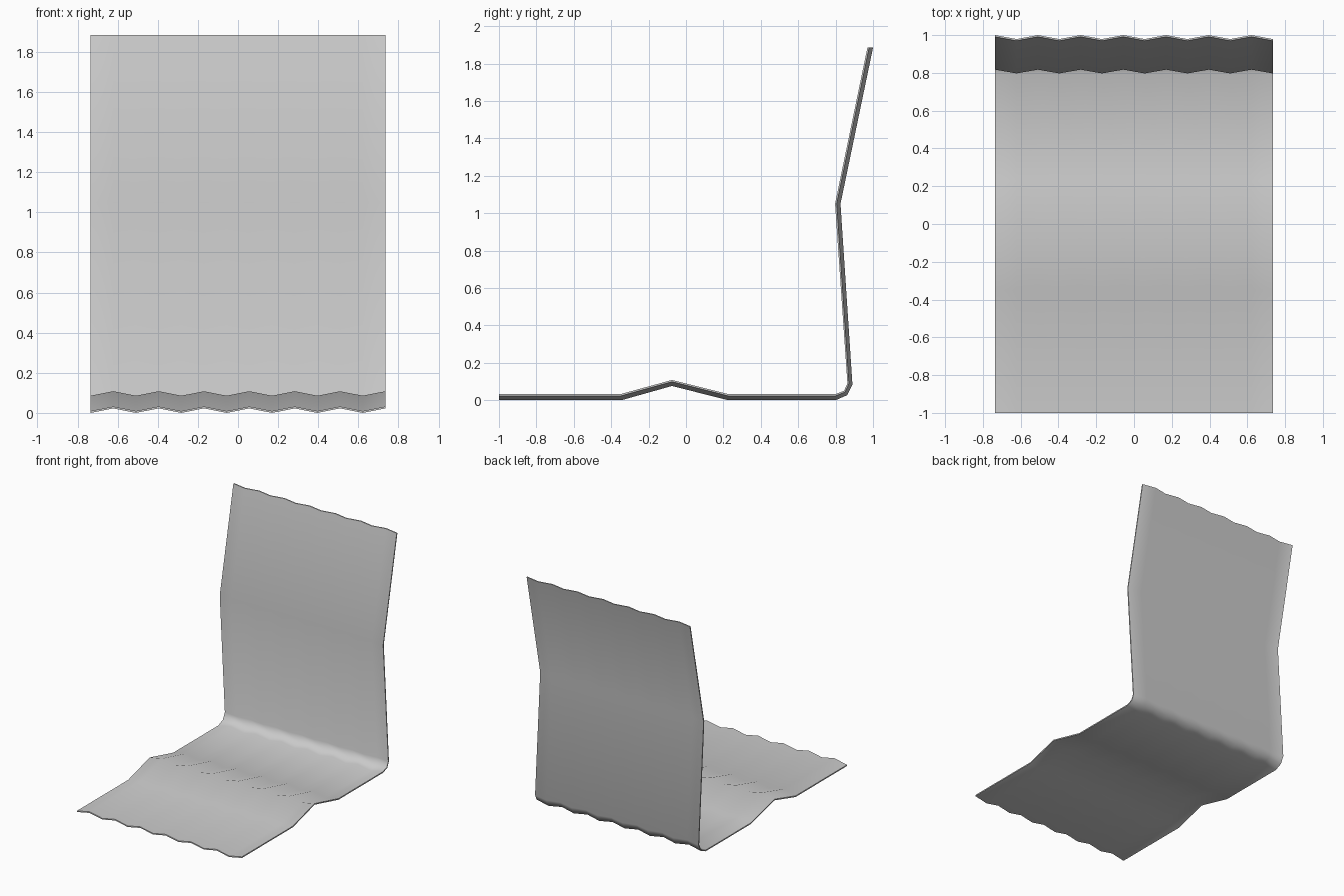
import bpy
import bmesh
from mathutils import Vector

if "Cube" in bpy.data.objects:
    bpy.data.objects.remove(bpy.data.objects["Cube"])

HALF_W = 0.735     # half of the sheet width
FOLDS = 13         # half-waves of the zigzag across the width
THICK = 0.3        # sheet thickness as a share of the envelope depth

# Side profile (y, z): outer and inner limits of the corrugation
outer = [(-1, 0), (-0.345, 0), (-0.075, 0.076), (0.225, 0), (0.80, 0),
         (0.862, 0.027), (0.89, 0.083), (0.826, 1.05), (1.0, 1.885)]
inner = [(-1, 0.032), (-0.352, 0.032), (-0.075, 0.108), (0.23, 0.032), (0.797, 0.032),
         (0.845, 0.05), (0.863, 0.09), (0.797, 1.05), (0.97, 1.885)]
outer = [Vector(p) for p in outer]
inner = [Vector(p) for p in inner]


def surface(t):
    return [a.lerp(b, t) for a, b in zip(outer, inner)]


bm = bmesh.new()

# One closed cross-section loop per fold line
columns = []
for i in range(FOLDS + 1):
    x = -HALF_W + 2 * HALF_W * i / FOLDS
    low = (1 - THICK) * (i % 2)
    loop = surface(low) + surface(low + THICK)[::-1]
    columns.append([bm.verts.new((x, p.x, p.y)) for p in loop])

# Skin between neighbouring loops
n = len(columns[0])
for a, b in zip(columns, columns[1:]):
    for j in range(n):
        k = (j + 1) % n
        bm.faces.new((a[j], a[k], b[k], b[j]))

# Side edges of the sheet
for col in (columns[0], columns[-1]):
    for j in range(n // 2 - 1):
        bm.faces.new((col[j], col[j + 1], col[n - 2 - j], col[n - 1 - j]))

bmesh.ops.recalc_face_normals(bm, faces=bm.faces)
mesh = bpy.data.meshes.new("corrugated_sheet")
bm.to_mesh(mesh)
bm.free()

sheet = bpy.data.objects.new("corrugated_sheet", mesh)
bpy.context.collection.objects.link(sheet)

# Smooth folds, crisp rim
bpy.context.view_layer.objects.active = sheet
sheet.select_set(True)
bpy.ops.object.shade_smooth_by_angle(angle=1.05)
